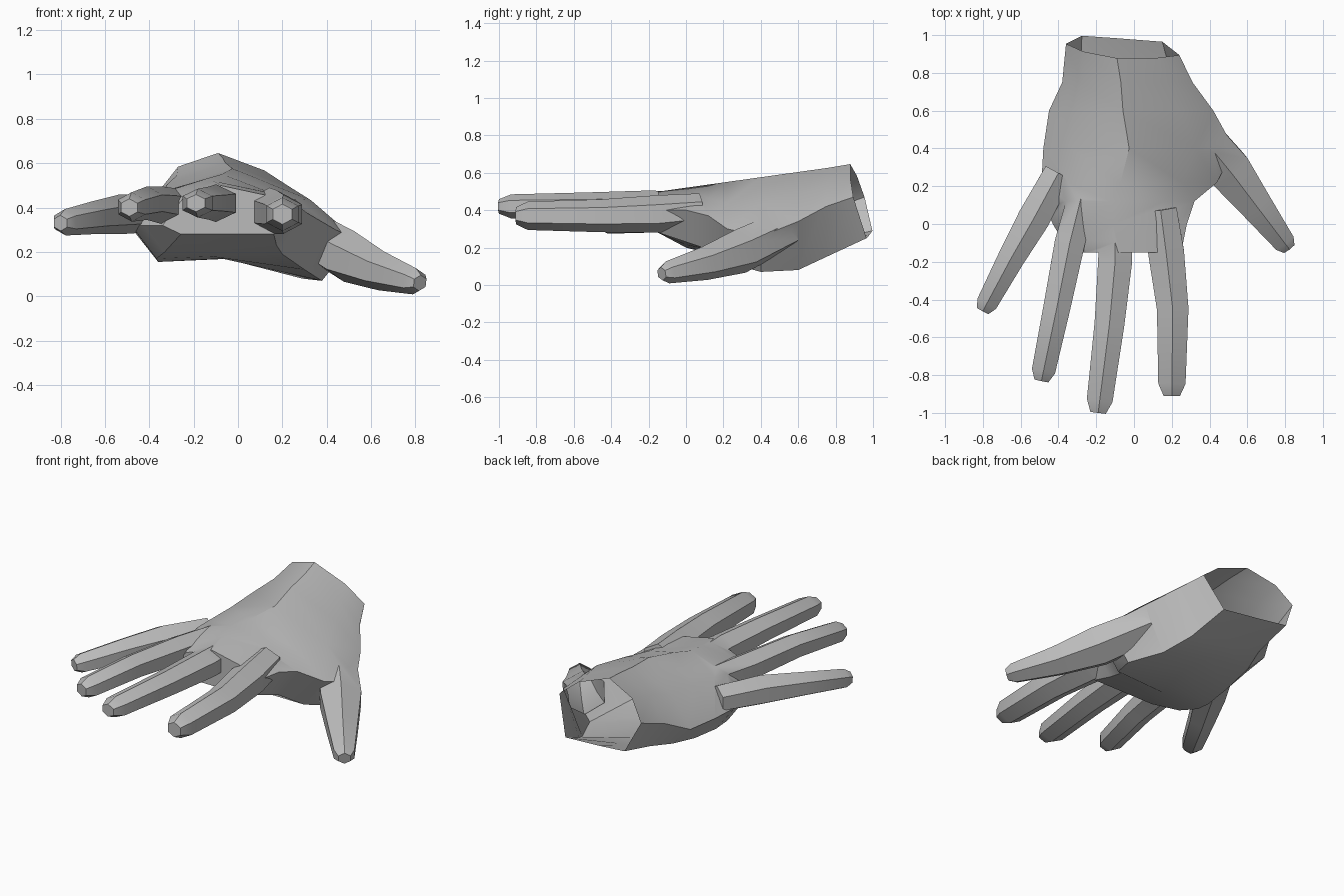
import bpy
import bmesh
import math
from mathutils import Vector

default_cube = bpy.data.objects.get("Cube")
if default_cube:
    bpy.data.objects.remove(default_cube, do_unlink=True)

# One plain colour for the whole hand
skin = bpy.data.materials.new("plain grey")
skin.use_nodes = True
grey = (0.5, 0.5, 0.5, 1)
skin.diffuse_color = grey
skin.node_tree.nodes["Principled BSDF"].inputs["Base Color"].default_value = grey

WRIST = 0.9


def loft(name, rings):
    """Bridge equal-sized rings of points into a closed solid."""
    bm = bmesh.new()
    loops = [[bm.verts.new(point) for point in ring] for ring in rings]
    count = len(loops[0])
    for near, far in zip(loops, loops[1:]):
        for i in range(count):
            j = (i + 1) % count
            bm.faces.new((near[i], near[j], far[j], far[i]))
    bm.faces.new(loops[0])
    bm.faces.new(loops[-1])
    bmesh.ops.recalc_face_normals(bm, faces=bm.faces)
    mesh = bpy.data.meshes.new(name)
    bm.to_mesh(mesh)
    bm.free()
    mesh.materials.append(skin)
    obj = bpy.data.objects.new(name, mesh)
    bpy.context.collection.objects.link(obj)
    return obj


def wrist_y(x, z):
    """Slanted plane of the wrist opening."""
    return 1.05 - 0.1 * x - 0.28 * z


def palm_ring(y, left, right, right_height, low_left, low_right):
    """Eight-sided cross-section whose back rises steadily towards the wrist."""
    wide = right - left
    middle = left + 0.45 * wide
    top = 0.52 + 0.14 * y
    left_height = 0.32 + 0.5 * max(0, y - 0.6)
    low_middle = max(0.17, (low_left + low_right) / 2)
    outline = [
        (left, left_height),
        (left + 0.15 * wide, left_height + 0.65 * (top - left_height)),
        (middle, top),
        (right - 0.2 * wide, right_height + 0.55 * (top - right_height)),
        (right, right_height),
        (right - 0.15 * wide, low_right),
        (middle, low_middle),
        (left + 0.14 * wide, low_left),
    ]
    return [(x, wrist_y(x, z) if y == WRIST else y, z) for x, z in outline]


def finger(name, points, width, height, taper):
    """Six-sided finger through base, knuckle, joint and tip, ridged on top."""
    base, knuckle, joint, tip = (Vector(point) for point in points)
    centres = [base, knuckle, joint, joint.lerp(tip, 0.86), tip]
    scales = [0.9, 1, (1 + taper) / 2, taper, taper * 0.6]
    rings = []
    for i, (centre, scale) in enumerate(zip(centres, scales)):
        along = (centres[min(i + 1, 4)] - centres[max(i - 1, 0)]).normalized()
        side = along.cross(Vector((0, 0, 1))).normalized()
        up = side.cross(along)
        ring = []
        for k in range(6):
            angle = k * math.tau / 6
            across = math.sin(angle) / math.sin(math.tau / 6)
            ring.append(centre + scale * (side * width * across
                                          + up * height * math.cos(angle)))
        rings.append(ring)
    return loft(name, rings)


# Palm, from the wrist to the knuckles
hand = loft("hand", [palm_ring(*row) for row in (
    (WRIST, -0.36, 0.24, 0.47, 0.29, 0.25),
    (0.75, -0.38, 0.31, 0.42, 0.23, 0.15),
    (0.6, -0.45, 0.42, 0.34, 0.2, 0.08),
    (0.4, -0.48, 0.53, 0.26, 0.16, 0.07),
    (0.22, -0.49, 0.44, 0.3, 0.155, 0.12),
    (0.12, -0.48, 0.32, 0.37, 0.17, 0.19),
    (0, -0.43, 0.28, 0.4, 0.2, 0.23),
    (-0.15, -0.34, 0.25, 0.4, 0.28, 0.28),
)])

# Four fingers and the thumb
fingers = [
    finger("little_finger", [(-0.4, 0.27, 0.37), (-0.53, 0.03, 0.37),
           (-0.65, -0.18, 0.355), (-0.8, -0.46, 0.33)], 0.085, 0.09, 0.66),
    finger("ring_finger", [(-0.28, 0.14, 0.41), (-0.34, -0.1, 0.41),
           (-0.41, -0.45, 0.42), (-0.49, -0.83, 0.4)], 0.08, 0.085, 0.78),
    finger("middle_finger", [(-0.1, 0.08, 0.42), (-0.1, -0.2, 0.42),
           (-0.13, -0.53, 0.42), (-0.19, -1, 0.42)], 0.09, 0.085, 0.76),
    finger("index_finger", [(0.14, 0.08, 0.4), (0.17, -0.15, 0.38),
           (0.205, -0.45, 0.37), (0.2, -0.91, 0.37)], 0.095, 0.1, 0.76),
    finger("thumb", [(0.31, 0.52, 0.29), (0.5, 0.29, 0.18),
           (0.645, 0.1, 0.115), (0.82, -0.13, 0.06)], 0.115, 0.12, 0.5),
]

# Fuse the fingers into the palm
bpy.context.view_layer.objects.active = hand
for part in fingers:
    union = hand.modifiers.new("join", "BOOLEAN")
    union.operation = "UNION"
    union.solver = "EXACT"
    union.object = part
    bpy.ops.object.modifier_apply(modifier=union.name)
    bpy.data.objects.remove(part, do_unlink=True)

# Open the wrist
bm = bmesh.new()
bm.from_mesh(hand.data)
cap = [f for f in bm.faces
       if all(abs(v.co.y - wrist_y(v.co.x, v.co.z)) < 0.001 for v in f.verts)]
bmesh.ops.delete(bm, geom=cap, context="FACES")
bm.to_mesh(hand.data)
bm.free()

# Soft palm with crisp finger ridges
for obj in bpy.context.selected_objects:
    obj.select_set(False)
hand.select_set(True)
bpy.ops.object.shade_smooth_by_angle(angle=math.radians(35))
